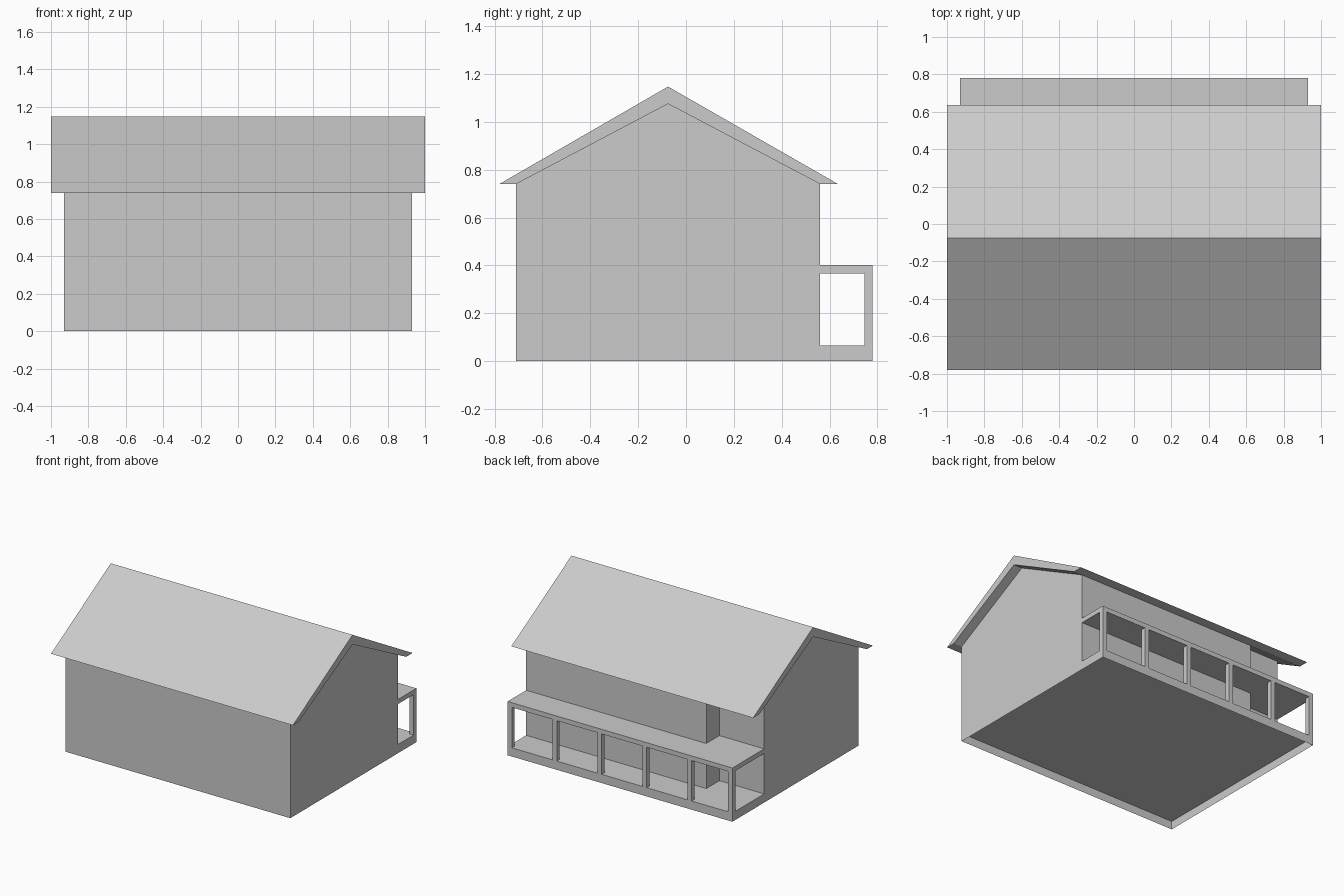
import bpy, bmesh
from mathutils import Vector

if "Cube" in bpy.data.objects:
    bpy.data.objects.remove(bpy.data.objects["Cube"], do_unlink=True)

# One plain grey for the whole model
grey = bpy.data.materials.new("plain_grey")
grey.use_nodes = True
colour = (0.6, 0.6, 0.6, 1)
grey.diffuse_color = colour
grey.node_tree.nodes["Principled BSDF"].inputs["Base Color"].default_value = colour

# Main dimensions
HALF, FRONT, BACK, PORCH = 0.93, -0.71, 0.56, 0.78
NOOK_X, NOOK_Y = -0.56, 0.405
RIDGE_Y, EAVE, GABLE, RIDGE = -0.075, 0.74, 1.075, 1.147
FLOOR, LINTEL, PORCH_TOP, POST = 0.065, 0.367, 0.402, 0.035


def finish(name, bm):
    bmesh.ops.recalc_face_normals(bm, faces=bm.faces[:])
    mesh = bpy.data.meshes.new(name)
    bm.to_mesh(mesh)
    bm.free()
    mesh.materials.append(grey)
    obj = bpy.data.objects.new(name, mesh)
    bpy.context.collection.objects.link(obj)
    return obj


def prism(points, direction):
    """Extrude a flat outline along a direction."""
    bm = bmesh.new()
    face = bm.faces.new([bm.verts.new(p) for p in points])
    result = bmesh.ops.extrude_face_region(bm, geom=[face], use_keep_orig=True)
    verts = [g for g in result["geom"] if isinstance(g, bmesh.types.BMVert)]
    bmesh.ops.translate(bm, vec=direction, verts=verts)
    bmesh.ops.recalc_face_normals(bm, faces=bm.faces[:])
    return bm


def slab(x0, x1, y0, y1, z0, z1):
    outline = [(x0, y0, z0), (x1, y0, z0), (x1, y1, z0), (x0, y1, z0)]
    return prism(outline, (0, 0, z1 - z0))


# Base: floor deck with a thin skirt, hollow underneath
bm = slab(-HALF, HALF, FRONT, PORCH, 0, FLOOR)
bottom = min(bm.faces, key=lambda f: f.calc_center_median().z)
bmesh.ops.inset_region(bm, faces=[bottom], thickness=0.003)
bmesh.ops.translate(bm, vec=(0, 0, FLOOR - 0.005), verts=bottom.verts[:])
finish("base_deck", bm)

# House walls: outline with a corner nook, trimmed to the roof slopes
plan = [(-HALF, FRONT), (HALF, FRONT), (HALF, BACK),
        (NOOK_X, BACK), (NOOK_X, NOOK_Y), (-HALF, NOOK_Y)]
bm = prism([(x, y, FLOOR) for x, y in plan], (0, 0, RIDGE))
for edge_y in (FRONT, BACK):
    run = edge_y - RIDGE_Y
    side = 1 if run > 0 else -1
    normal = Vector((0, side * (GABLE - EAVE), abs(run)))
    cut = bmesh.ops.bisect_plane(bm, geom=bm.verts[:] + bm.edges[:] + bm.faces[:],
                                 plane_co=(0, RIDGE_Y, GABLE), plane_no=normal,
                                 clear_outer=True)
    rim = [g for g in cut["geom_cut"] if isinstance(g, bmesh.types.BMEdge)]
    bmesh.ops.holes_fill(bm, edges=rim)
finish("house_walls", bm)

# Gabled roof with flat eaves
profile = [(-0.78, EAVE), (RIDGE_Y, RIDGE), (0.635, EAVE),
           (BACK, EAVE), (RIDGE_Y, GABLE), (FRONT, EAVE)]
finish("roof", prism([(-1, y, z) for y, z in profile], (2, 0, 0)))

# Porch roof, including the part over the nook
plan = [(-HALF, NOOK_Y), (NOOK_X, NOOK_Y), (NOOK_X, BACK),
        (HALF, BACK), (HALF, PORCH), (-HALF, PORCH)]
finish("porch_roof", prism([(x, y, LINTEL) for x, y in plan],
                           (0, 0, PORCH_TOP - LINTEL)))

# Row of porch posts
for i in range(6):
    x = max(HALF - i * HALF * 2 / 5 - POST, -HALF)
    finish(f"porch_post_{i + 1}",
           slab(x, x + POST, PORCH - POST, PORCH, FLOOR, LINTEL))
